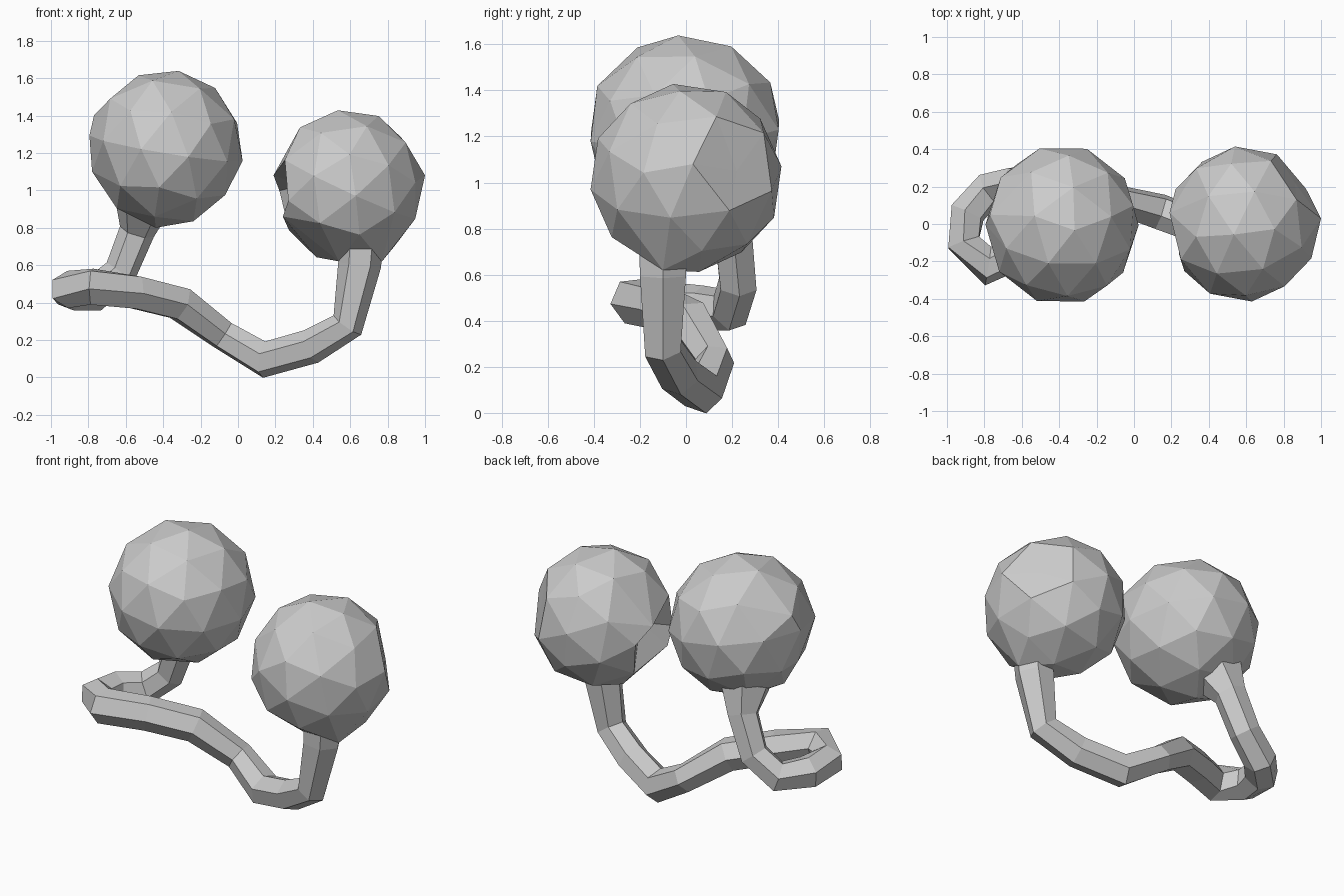
import bpy, bmesh, math
from mathutils import Vector, Matrix

if "Cube" in bpy.data.objects:
    bpy.data.objects.remove(bpy.data.objects["Cube"])


def finish(bm, name):
    bmesh.ops.recalc_face_normals(bm, faces=bm.faces)
    mesh = bpy.data.meshes.new(name)
    bm.to_mesh(mesh)
    bm.free()
    obj = bpy.data.objects.new(name, mesh)
    bpy.context.collection.objects.link(obj)
    return obj


def ball(name, center, size, turn, pulls):
    """Faceted ball; each pull moves the vertex nearest to a target onto it."""
    bm = bmesh.new()
    bmesh.ops.create_icosphere(bm, subdivisions=2, radius=1.0)
    rot = Matrix.Rotation(math.radians(turn), 4, (0.3, 0.5, 1.0))
    for v in bm.verts:
        p = rot @ v.co
        v.co = Vector(center) + Vector(p[i] * size[i] for i in range(3))
    free = set(bm.verts)
    for target in pulls:
        t = Vector(target)
        v = min(free, key=lambda w: (w.co - t).length)
        v.co = t
        free.discard(v)
    return finish(bm, name)


def tube(name, path, sides=6):
    """Faceted tube swept through (x, y, z, radius) points."""
    pts = [Vector(p[:3]) for p in path]
    bm = bmesh.new()
    rings, normal = [], Vector((0, 1, 0))
    for i, p in enumerate(pts):
        a = (p - pts[i - 1]).normalized() if i else Vector()
        b = (pts[i + 1] - p).normalized() if i < len(pts) - 1 else Vector()
        t = (a + b).normalized()
        normal = (normal - t * normal.dot(t)).normalized()
        side = t.cross(normal)
        rings.append([bm.verts.new(p + path[i][3] * (
            normal * math.cos(math.tau * (k + 0.5) / sides) +
            side * math.sin(math.tau * (k + 0.5) / sides))) for k in range(sides)])
    for r, s in zip(rings, rings[1:]):
        for k in range(sides):
            n = (k + 1) % sides
            bm.faces.new((r[k], r[n], s[n], s[k]))
    bm.faces.new(rings[0])
    bm.faces.new(rings[-1])
    return finish(bm, name)


# Larger, higher ball, flattened slightly on its outer side
ball("left_ball", (-0.385, -0.005, 1.225), (0.415, 0.43, 0.42), 20,
     [(-0.77, 0.05, 1.40), (-0.78, 0.0, 1.10), (-0.44, 0.03, 0.80)])

# Lower ball: dented toward the other ball, cut in at the back right,
# drawn down to the cord underneath
ball("right_ball", (0.585, 0.0, 1.02), (0.405, 0.42, 0.415), 50,
     [(0.34, -0.03, 1.03), (0.19, 0.06, 1.08), (0.24, -0.16, 0.86),
      (1.0, 0.03, 1.08), (0.86, 0.22, 1.05),
      (0.54, -0.10, 0.62), (0.77, -0.10, 0.62)])

# Bent cord linking both balls, looping round at the left end
tube("connecting_cord", [
    (0.66, -0.10, 0.74, 0.12), (0.65, -0.10, 0.60, 0.115),
    (0.585, -0.10, 0.28, 0.09), (0.39, -0.03, 0.165, 0.095),
    (0.14, 0.065, 0.095, 0.10), (-0.08, 0.125, 0.225, 0.085),
    (-0.31, 0.02, 0.395, 0.10), (-0.55, -0.11, 0.455, 0.10),
    (-0.78, -0.225, 0.485, 0.105), (-0.91, -0.10, 0.47, 0.10),
    (-0.89, 0.06, 0.455, 0.10), (-0.77, 0.19, 0.445, 0.095),
    (-0.63, 0.225, 0.56, 0.09), (-0.54, 0.205, 0.78, 0.095),
    (-0.51, 0.14, 0.92, 0.15)])
